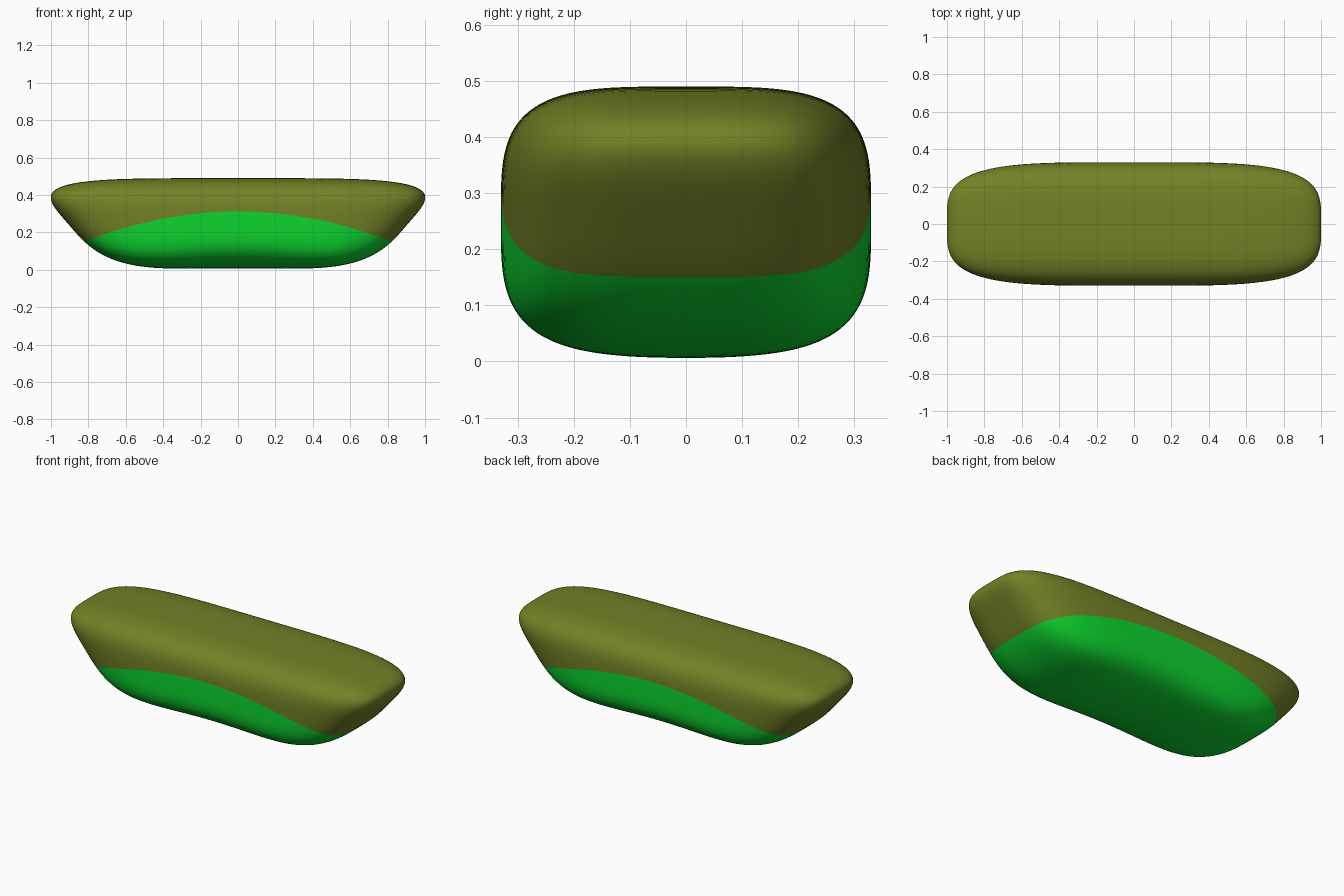
import bpy, bmesh
from mathutils import Matrix, Vector

cube = bpy.data.objects.get("Cube")
if cube:
    bpy.data.objects.remove(cube, do_unlink=True)

HALF_WIDTH, HEIGHT = 0.33, 0.49
SEAM_Z, SEAM_BEND = 0.312, 0.24


def material(name, rgb):
    mat = bpy.data.materials.new(name)
    mat.use_nodes = True
    mat.diffuse_color = (*rgb, 1)
    mat.node_tree.nodes["Principled BSDF"].inputs["Base Color"].default_value = (*rgb, 1)
    return mat


def soft_box(p):
    """Push a cube point onto a rounded box, keeping its direction."""
    for _ in range(10):
        f = abs(p.x) ** 4.5 + abs(p.y) ** 3.8 + abs(p.z) ** 3.8
        p = p * f ** -0.25
    return p


def body_shape(p):
    """Taper the rounded box toward the bottom and arch its lower middle."""
    u, v, w = soft_box(p)
    x = u * (0.908 + 0.213 * w)
    middle = max(0, 1 - (x / 0.65) ** 2) ** 2
    low = ((1 - w) / 2) ** 2
    lift = middle * low * (0.008 + 0.035 * v * v)
    return Vector((x, HALF_WIDTH * v, HEIGHT * (w + 1) / 2 + lift))


def bend_seam(bm, sign):
    for vert in bm.verts:
        vert.co.z += sign * SEAM_BEND * vert.co.x ** 2


# Rounded body
bm = bmesh.new()
bmesh.ops.create_cube(bm, size=2)
bmesh.ops.subdivide_edges(bm, edges=bm.edges[:], cuts=47, use_grid_fill=True)
for vert in bm.verts:
    vert.co = body_shape(vert.co)

# Curved colour seam: straighten, cut flat, bend back
bend_seam(bm, 1)
bmesh.ops.bisect_plane(bm, geom=bm.verts[:] + bm.edges[:] + bm.faces[:], dist=0.001,
                       plane_co=(0, 0, SEAM_Z), plane_no=(0, 0, 1))
for face in bm.faces:
    face.material_index = int(face.calc_center_median().z < SEAM_Z)
    face.smooth = True
bend_seam(bm, -1)
bmesh.ops.recalc_face_normals(bm, faces=bm.faces[:])

mesh = bpy.data.meshes.new("body")
bm.to_mesh(mesh)
bm.free()
mesh.materials.append(material("olive top", (0.17, 0.22, 0.019)))
mesh.materials.append(material("green underside", (0.004, 0.66, 0.028)))
body = bpy.data.objects.new("body", mesh)
bpy.context.collection.objects.link(body)
